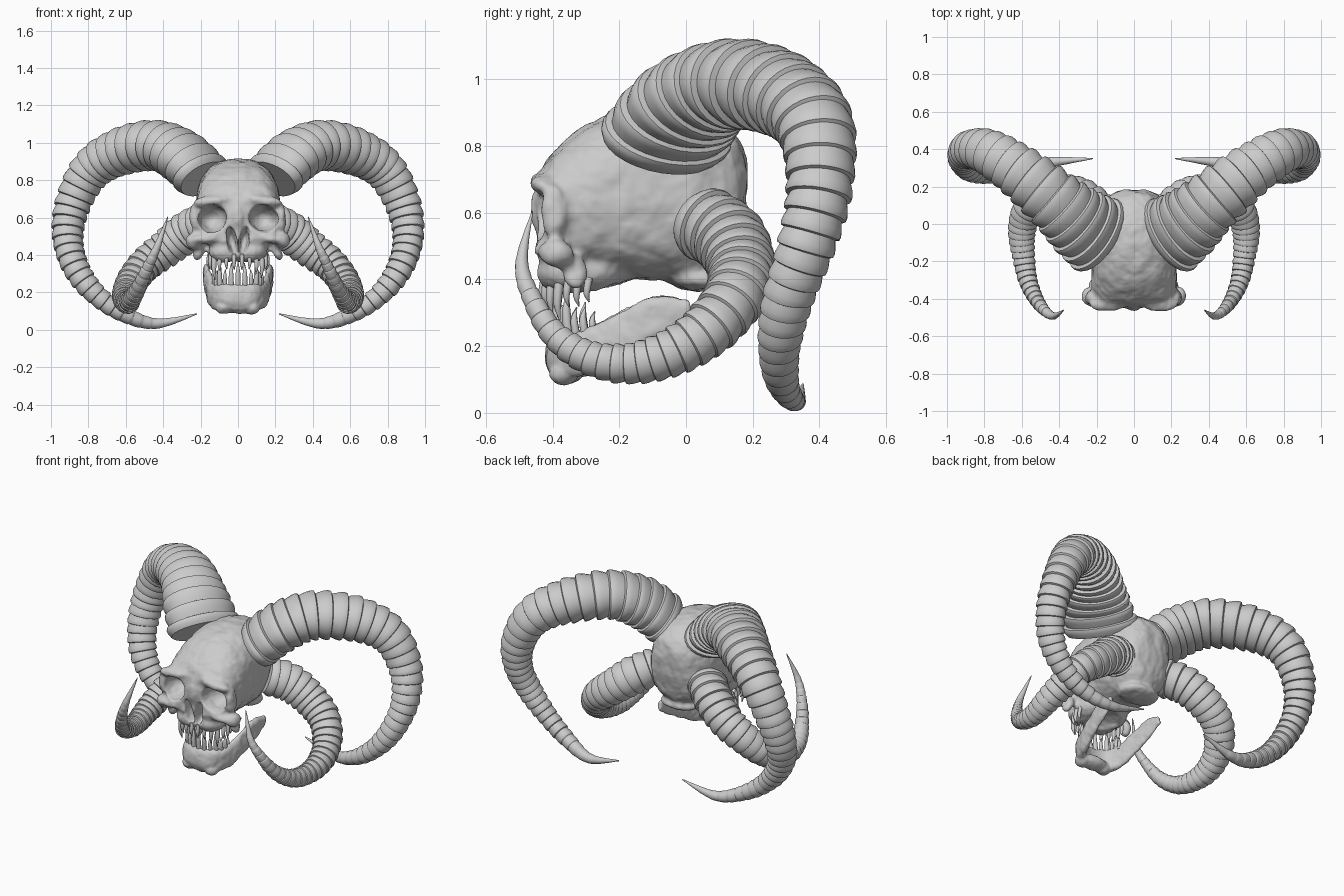
import bpy, bmesh, math, random
from mathutils import Vector, Matrix

if "Cube" in bpy.data.objects:
    bpy.data.objects.remove(bpy.data.objects["Cube"])

random.seed(4)


def spline(pts, t):
    """Catmull-Rom through rows of (x, y, z, radius_u, radius_v), t in 0..1."""
    n = len(pts) - 1
    i = min(int(t * n), n - 1)
    f = t * n - i
    a, b, c, d = (pts[max(0, min(n, i + k))] for k in (-1, 0, 1, 2))
    return [0.5 * (2 * q + (r - p) * f + (2 * p - 5 * q + 4 * r - s) * f * f
                   + (3 * q - p - 3 * r + s) * f ** 3) for p, q, r, s in zip(a, b, c, d)]


def sweep(bm, pts, ref, samples, sides=24, power=2.0, axis=None):
    """Skin rings along a spline; samples holds (t, radius factor)."""
    ref, rings = Vector(ref), []
    for t, k in samples:
        x, y, z, ru, rv = spline(pts, t)
        a = Vector(spline(pts, max(0, t - .01))[:3])
        b = Vector(spline(pts, min(1, t + .01))[:3])
        tan = Vector(axis) if axis else (b - a).normalized()
        u = (ref - tan * ref.dot(tan)).normalized()
        v = tan.cross(u)
        ring = []
        for j in range(sides):
            c, s = math.cos(math.tau * j / sides), math.sin(math.tau * j / sides)
            c = math.copysign(abs(c) ** (2 / power), c)
            s = math.copysign(abs(s) ** (2 / power), s)
            ring.append(bm.verts.new(Vector((x, y, z)) + k * (u * c * max(ru, .002) + v * s * max(rv, .002))))
        rings.append(ring)
    for r0, r1 in zip(rings, rings[1:]):
        for j in range(sides):
            m = (j + 1) % sides
            bm.faces.new((r0[j], r0[m], r1[m], r1[j]))
    bm.faces.new(rings[0][::-1])
    bm.faces.new(rings[-1])


def blob(bm, loc, rad, tilt=0.0):
    """Ellipsoid, with its mirror image when off centre."""
    for s in ((1, -1) if loc[0] else (1,)):
        m = (Matrix.Translation((s * loc[0], loc[1], loc[2])) @ Matrix.Rotation(s * tilt, 4, 'Y')
             @ Matrix.Diagonal((*rad, 1)))
        bmesh.ops.create_uvsphere(bm, u_segments=24, v_segments=16, radius=1, matrix=m)


def finish(bm, name, angle=35):
    bmesh.ops.recalc_face_normals(bm, faces=bm.faces[:])
    me = bpy.data.meshes.new(name)
    bm.to_mesh(me)
    bm.free()
    me.shade_smooth()
    me.set_sharp_from_angle(angle=math.radians(angle))
    ob = bpy.data.objects.new(name, me)
    bpy.context.collection.objects.link(ob)
    return ob


def fuse(ob, voxel, smooth=4):
    """Merge overlapping volumes into one organic skin."""
    r = ob.modifiers.new("fuse", 'REMESH')
    r.mode, r.voxel_size, r.use_smooth_shade = 'VOXEL', voxel, True
    s = ob.modifiers.new("soften", 'SMOOTH')
    s.factor, s.iterations = 0.5, smooth


def roughen(ob, size, strength):
    """Uneven bone surface."""
    tex = bpy.data.textures.new(ob.name + "_bumps", 'CLOUDS')
    tex.noise_scale = size
    d = ob.modifiers.new("bumps", 'DISPLACE')
    d.texture, d.strength, d.mid_level = tex, strength, .5


def horn_pair(name, pts, ref, ridges, sides=28):
    """Ridged horn: every segment flares, then steps back in."""
    samples = []
    for i in range(ridges):
        amp = min(1, (1 - i / ridges) * 4) * random.uniform(.8, 1.3)
        for f, k in ((.04, -.06), (.25, -.02), (.55, .035), (.8, .06), (.97, .045)):
            t = (i + f) / ridges
            samples.append((t ** .93, 1 + k * amp))
    samples.append((1, .5))
    bm = bmesh.new()
    sweep(bm, pts, ref, samples, sides)
    ob = finish(bm, name, 40)
    ob.modifiers.new("mirror", 'MIRROR').use_mirror_merge = False


# Large upper horns
horn_pair("upper_horns", [
    (.175, -.075, .805, .215, .13), (.29, .005, .92, .19, .135), (.43, .13, .985, .16, .13),
    (.62, .285, .955, .137, .122), (.78, .385, .86, .118, .108), (.88, .40, .68, .098, .093),
    (.91, .36, .50, .086, .078), (.87, .305, .34, .076, .068), (.77, .28, .20, .062, .056),
    (.62, .29, .09, .047, .044), (.44, .33, .034, .028, .028), (.22, .35, .085, .003, .003)],
    (-.5, .85, 0), 36)

# Smaller lower horns
horn_pair("lower_horns", [
    (.17, .04, .575, .105, .11), (.27, .125, .525, .105, .108), (.385, .165, .435, .098, .098),
    (.50, .145, .345, .088, .09), (.575, .06, .245, .08, .08), (.60, -.05, .178, .07, .07),
    (.59, -.17, .148, .06, .058), (.57, -.29, .165, .05, .05), (.53, -.39, .23, .04, .04),
    (.48, -.46, .34, .029, .029), (.43, -.492, .45, .019, .019), (.375, -.46, .605, .002, .002)],
    (.6, .13, .8), 34)

# Skull: cranium loft (y, half width, bottom, top) plus facial bones
stations = [(-.445, .17, .47, .69), (-.42, .21, .43, .755), (-.35, .225, .41, .825), (-.25, .225, .41, .885),
            (-.10, .22, .40, .915), (.04, .195, .40, .90), (.13, .15, .44, .85), (.17, .10, .55, .80),
            (.182, .05, .62, .74)]
bm = bmesh.new()
sweep(bm, [(0, y, (b + t) / 2, (t - b) / 2, w) for y, w, b, t in stations], (0, 0, 1),
      [(i / 32, 1) for i in range(33)], 40, 2.4, (0, 1, 0))
blob(bm, (0, -.30, .425), (.165, .14, .075))                # upper jaw
blob(bm, (.07, -.37, .42), (.09, .075, .06))                # tooth bearing bone
blob(bm, (.14, -.43, .69), (.105, .04, .028), .12)          # brow
blob(bm, (.232, -.395, .60), (.025, .04, .085))             # outer eye rim
blob(bm, (.16, -.41, .49), (.11, .045, .03), .1)            # lower eye rim
blob(bm, (.24, -.385, .475), (.04, .05, .045), .4)          # cheekbone
blob(bm, (.21, -.33, .42), (.028, .04, .055), -.3)          # cheek hook
blob(bm, (0, -.44, .61), (.035, .03, .07))                  # nasal bone
blob(bm, (0, .04, .40), (.13, .10, .035))                   # skull base
skull = finish(bm, "skull")
fuse(skull, .011, 5)

# Eye sockets, nose openings and palate hollow
bm = bmesh.new()
blob(bm, (.137, -.45, .595), (.082, .14, .074), .35)
blob(bm, (.032, -.46, .475), (.028, .12, .08), .2)
blob(bm, (0, -.24, .34), (.115, .14, .06))
cutter = finish(bm, "socket_cutter")
cutter.hide_render = True
cutter.display_type = 'WIRE'
cut = skull.modifiers.new("sockets", 'BOOLEAN')
cut.operation, cut.object = 'DIFFERENCE', cutter
fuse(skull, .009, 2)
roughen(skull, .07, .016)

# Lower jaw: U-shaped sweep with chin
side = [(.175, .015, .312, .028, .014), (.17, -.08, .29, .06, .018), (.155, -.19, .235, .065, .022),
        (.128, -.30, .18, .068, .028), (.08, -.37, .175, .072, .032)]
path = side + [(0, -.39, .172, .072, .032)] + [(-p[0], *p[1:]) for p in side[::-1]]
bm = bmesh.new()
sweep(bm, path, (0, 0, 1), [(i / 60, 1) for i in range(61)], 24, 2.2)
blob(bm, (0, -.355, .125), (.10, .05, .038))
blob(bm, (.075, -.365, .12), (.045, .045, .037))
jaw = finish(bm, "lower_jaw")
fuse(jaw, .008, 3)
roughen(jaw, .06, .014)


# Teeth: curved spikes around each dental arch
def teeth(name, rx, cy, ry, z, direction, count, lengths):
    bm = bmesh.new()
    for i in range(count):
        a = math.radians(-100 + 200 * i / (count - 1))
        x, y = rx * math.sin(a), cy - ry * math.cos(a)
        h = lengths[min(i, count - 1 - i) % len(lengths)] * random.uniform(.9, 1.1)
        r = .008 + h * .06
        pts = [(x, y, z - direction * .02, r, r),
               (x * 1.03, y - .008, z + direction * h * .5, r * .85, r * .85),
               (x * .98, y, z + direction * h, .001, .001)]
        sweep(bm, pts, (0, 1, 0), [(k / 6, 1) for k in range(7)], 10)
    finish(bm, name, 60)


teeth("upper_teeth", .155, -.31, .115, .385, -1, 14, (.05, .06, .07, .12, .08, .06, .06))
teeth("lower_teeth", .125, -.29, .095, .245, 1, 13, (.06, .08, .07, .11, .08, .12, .12))
